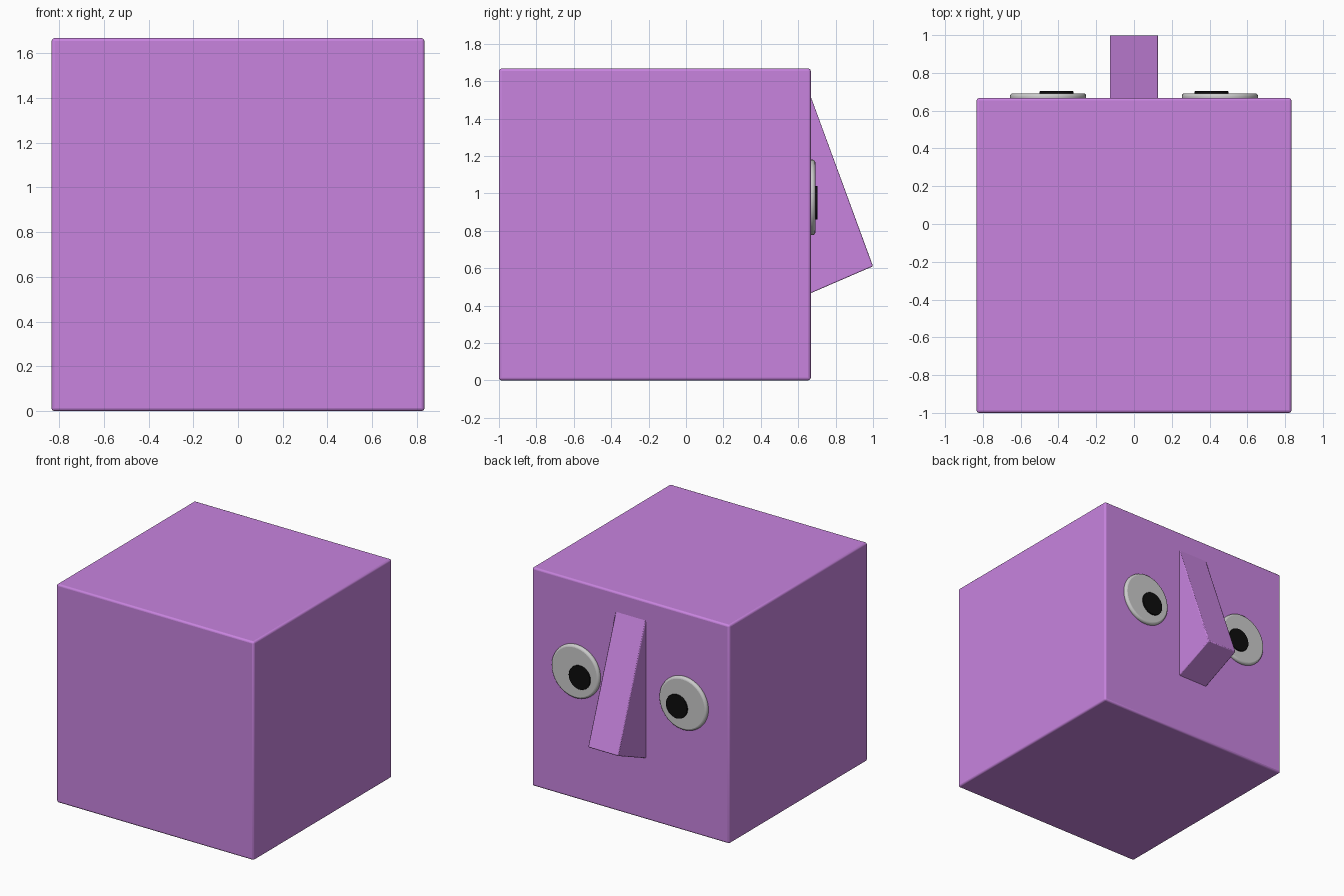
import bpy, bmesh
from math import radians

if "Cube" in bpy.data.objects:
    bpy.data.objects.remove(bpy.data.objects["Cube"])


def material(name, color):
    m = bpy.data.materials.new(name)
    m.diffuse_color = (*color, 1)
    m.use_nodes = True
    m.node_tree.nodes["Principled BSDF"].inputs["Base Color"].default_value = m.diffuse_color
    return m


purple = material("purple", (0.58, 0.23, 0.74))
black = material("black", (0.004, 0.004, 0.004))


def finish(ob, bevel, segments, mat=None):
    if mat:
        ob.data.materials.append(mat)
    b = ob.modifiers.new("bevel", 'BEVEL')
    b.width, b.segments = bevel, segments
    b.limit_method = 'ANGLE'
    b.angle_limit = radians(40)
    bpy.ops.object.select_all(action='DESELECT')
    ob.select_set(True)
    bpy.context.view_layer.objects.active = ob
    bpy.ops.object.shade_smooth_by_angle(angle=radians(40))


def disc(name, x, z, radius, y0, y1, bevel, mat=None):
    bpy.ops.mesh.primitive_cylinder_add(
        vertices=48, radius=radius, depth=y1 - y0,
        location=(x, (y0 + y1) / 2, z), rotation=(radians(90), 0, 0))
    ob = bpy.context.object
    ob.name = name
    finish(ob, bevel, 3, mat)


# Head block
bpy.ops.mesh.primitive_cube_add(size=1.667, location=(0, -0.1665, 0.8335))
head = bpy.context.object
head.name = "head"
finish(head, 0.014, 3, purple)

# Nose wedge, extruded across x and tucked slightly into the head
profile = [(0.655, 1.55), (1.0, 0.61), (0.655, 0.461)]
bm = bmesh.new()
face = bm.faces.new([bm.verts.new((-0.128, y, z)) for y, z in profile])
ext = bmesh.ops.extrude_face_region(bm, geom=[face])
bmesh.ops.translate(bm, vec=(0.256, 0, 0),
                    verts=[g for g in ext["geom"] if isinstance(g, bmesh.types.BMVert)])
bmesh.ops.recalc_face_normals(bm, faces=bm.faces)
mesh = bpy.data.meshes.new("nose")
bm.to_mesh(mesh)
bm.free()
nose = bpy.data.objects.new("nose", mesh)
bpy.context.collection.objects.link(nose)
finish(nose, 0.006, 2, purple)

# Eyes with pupils looking inward and down
for side, s in (("left", -1), ("right", 1)):
    disc(side + "_eye", s * 0.455, 0.978, 0.202, 0.64, 0.692, 0.016)
    disc(side + "_pupil", s * 0.41, 0.95, 0.09, 0.675, 0.703, 0.004, black)
